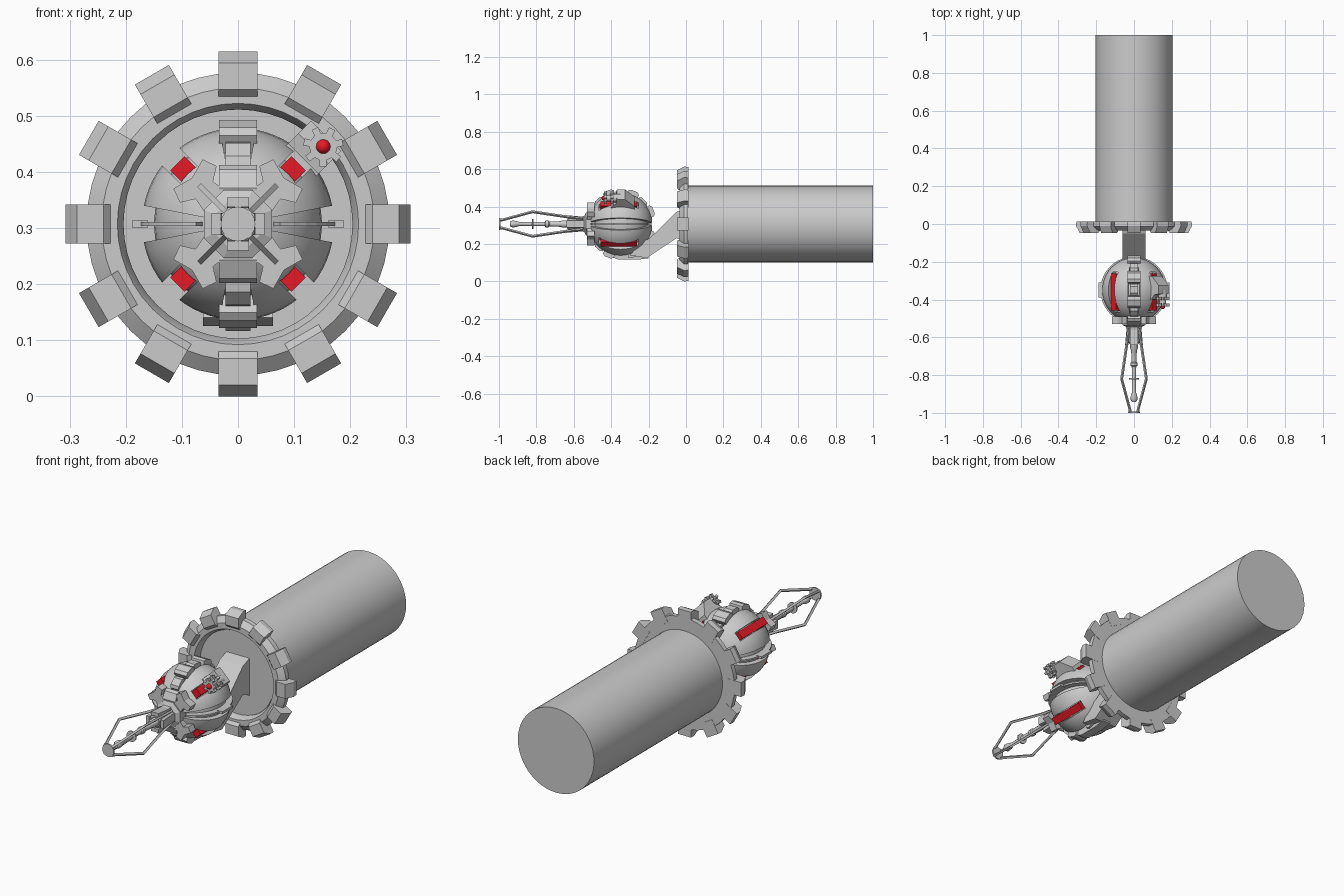
import bpy, bmesh
from math import sin, cos, pi, radians
from mathutils import Vector

if "Cube" in bpy.data.objects:
    bpy.data.objects.remove(bpy.data.objects["Cube"])

C = Vector((0, 0, 0.307))      # main axis runs along y through here
BY = -0.35                     # y of the ball centre


def finish(name, bm, smooth=False, color=None):
    bmesh.ops.remove_doubles(bm, verts=bm.verts, dist=1e-5)
    bmesh.ops.recalc_face_normals(bm, faces=bm.faces)
    me = bpy.data.meshes.new(name)
    bm.to_mesh(me)
    bm.free()
    ob = bpy.data.objects.new(name, me)
    bpy.context.collection.objects.link(ob)
    if color:
        m = bpy.data.materials.new(name + "_paint")
        m.diffuse_color = color
        m.use_nodes = True
        m.node_tree.nodes["Principled BSDF"].inputs["Base Color"].default_value = m.diffuse_color
        me.materials.append(m)
    if smooth:
        bpy.ops.object.select_all(action='DESELECT')
        ob.select_set(True)
        bpy.context.view_layer.objects.active = ob
        bpy.ops.object.shade_smooth_by_angle(angle=radians(35))
    return ob


def lathe(name, prof, n=32, a0=0, a1=360, closed=False, center=C, smooth=True, color=None):
    """Turn (radius, y) points about the y axis; closed profiles make rings or sectors."""
    bm = bmesh.new()
    full = a1 - a0 == 360
    rows = []
    for i in range(n if full else n + 1):
        a = radians(a0 + (a1 - a0) * i / n)
        rows.append([bm.verts.new(center + Vector((r * cos(a), y, r * sin(a)))) for r, y in prof])
    m = len(prof)
    for i in range(n):
        p, q = rows[i], rows[(i + 1) % len(rows)]
        for j in range(m if closed else m - 1):
            k = (j + 1) % m
            bm.faces.new((p[j], p[k], q[k], q[j]))
    if closed and not full:
        bm.faces.new(rows[0])
        bm.faces.new(rows[-1])
    if not closed:
        for j in (0, -1):
            if prof[j][0] > 1e-4:
                bm.faces.new([r[j] for r in rows])
    bmesh.ops.dissolve_degenerate(bm, edges=bm.edges, dist=1e-6)
    return finish(name, bm, smooth, color)


def prism(name, poly, d0, d1, place, color=None):
    bm = bmesh.new()
    a = [bm.verts.new(place(u, v, d0)) for u, v in poly]
    b = [bm.verts.new(place(u, v, d1)) for u, v in poly]
    bm.faces.new(a)
    bm.faces.new(b)
    for i in range(len(a)):
        j = (i + 1) % len(a)
        bm.faces.new((a[i], a[j], b[j], b[i]))
    return finish(name, bm, color=color)


def radial(deg):
    """(radius, y) outline with thickness across, at an angle about the axis."""
    a = radians(deg)
    return lambda u, v, d: C + Vector((u * cos(a) - d * sin(a), v, u * sin(a) + d * cos(a)))


def facing(deg):
    """(radius, across) outline with thickness along y."""
    f = radial(deg)
    return lambda u, v, d: f(u, d, v)


def side(u, v, d):
    return Vector((d, u, v))


def rect(u0, u1, v0, v1):
    return [(u0, v0), (u1, v0), (u1, v1), (u0, v1)]


RED = (0.8, 0.01, 0.02, 1)

# Rear shaft and toothed collar
lathe("shaft", [(0.205, 0), (0.205, 1)], 48)
lathe("collar_ring", [(0.204, 0.012), (0.27, 0.012), (0.27, -0.012), (0.243, -0.034),
                      (0.215, -0.034), (0.204, -0.012)], 48, closed=True)
for k in range(12):
    prism("collar_tooth", [(0.236, 0.013), (0.305, 0.013), (0.307, -0.01), (0.287, -0.048),
                           (0.24, -0.048), (0.226, -0.033)], -0.035, 0.035, radial(30 * k))

# Support arm from collar to underside of ball
prism("support_arm", [(0, 0.39), (-0.05, 0.372), (-0.19, 0.235), (-0.25, 0.2), (-0.3, 0.14),
                      (-0.21, 0.125), (-0.05, 0.232), (0, 0.21)], -0.062, 0.062, side)
prism("arm_toe", [(-0.2, 0.2), (-0.2, 0.124), (-0.26, 0.116), (-0.36, 0.116), (-0.42, 0.14),
                  (-0.38, 0.2)], -0.022, 0.022, side)

# Ball core and four shell quarters with red slits
N = 18
lathe("ball_core", [(0.15 * sin(pi * i / N), BY - 0.15 * cos(pi * i / N)) for i in range(N + 1)], 32)
arc = [radians(12 + 156 * i / N) for i in range(N + 1)]
quarter = ([(0.171 * sin(t), BY - 0.171 * cos(t)) for t in arc]
           + [(0.145 * sin(t), BY - 0.145 * cos(t)) for t in reversed(arc)])
for k in range(4):
    mid = 45 + 90 * k
    shell = lathe("ball_shell", quarter, 12, mid - 34, mid + 34, closed=True, smooth=False)
    cutter = prism("slit_cutter", rect(0.1, 0.25, BY - 0.115, BY + 0.095), -0.022, 0.022, radial(mid))
    cutter.hide_render = True
    cutter.hide_viewport = True
    mod = shell.modifiers.new("slit", 'BOOLEAN')
    mod.operation, mod.object, mod.solver = 'DIFFERENCE', cutter, 'EXACT'
    for o in bpy.context.selected_objects:
        o.select_set(False)
    shell.select_set(True)
    bpy.context.view_layer.objects.active = shell
    bpy.ops.object.modifier_apply(modifier="slit")
    bpy.data.objects.remove(cutter)
    bpy.ops.object.shade_smooth_by_angle(angle=radians(35))
    prism("red_slit", rect(0.11, 0.1525, BY - 0.108, BY + 0.088), -0.018, 0.018, radial(mid), RED)

# Segmented vertical ribs over top and bottom, thin horizontal fin
for s in (1, -1):
    for k in range(7):
        a, b = radians(15 + 22 * k), radians(35 + 22 * k)
        ro, w = ((0.192, 0.034), (0.182, 0.022))[k % 2]
        pts = [(BY - r * cos(t), C.z + s * r * sin(t)) for r, t in
               ((0.145, a), (ro - 0.008, a), (ro, a + 0.08), (ro, b - 0.08), (ro - 0.008, b), (0.145, b))]
        prism("ball_rib", pts, -w, w, side)
    fin = [(r * sin(radians(t)), BY - r * cos(radians(t))) for r, ts in
           ((0.178, range(25, 161, 9)), (0.145, range(160, 24, -9))) for t in ts]
    prism("side_fin", fin, -0.004, 0.004, radial(90 - 90 * s))
    prism("fin_tip", rect(0.16, 0.189, BY - 0.04, BY + 0.04), -0.006, 0.006, radial(90 - 90 * s))

# Front collar: hub rings and four forked plates
lathe("hub_ring", [(0.066, -0.48), (0.066, -0.535), (0.045, -0.545)], 8, 22.5, 382.5, smooth=False)
for k in range(4):
    prism("forked_plate", [(0.04, -0.03), (0.085, -0.022), (0.1, -0.046), (0.126, -0.037), (0.116, 0),
                           (0.126, 0.037), (0.1, 0.046), (0.085, 0.022), (0.04, 0.03)],
          -0.53, -0.49, facing(45 + 90 * k))

# Barrel: core with four outer plates
lathe("barrel_core", [(0.036, -0.52), (0.036, -0.625), (0.025, -0.635)], 8, 22.5, 382.5, smooth=False)
for k in range(4):
    prism("barrel_plate", [(0.025, -0.52), (0.046, -0.52), (0.04, -0.56), (0.047, -0.64), (0.03, -0.64)],
          -0.02, 0.02, radial(90 * k))

# Four bent prongs joined by a tip disc
path = [(0.046, -0.55), (0.06, -0.64), (0.098, -0.82), (0.037, -0.98), (0.032, -1.0)]
for k in range(4):
    prism("prong", path + [(r - 0.011, y) for r, y in reversed(path)], -0.005, 0.005, radial(45 + 90 * k))
lathe("tip_disc", [(0.031, -0.992), (0.031, -1.0)], 16)

# Centre rod with collars and bulb end
lathe("centre_rod", [(0.02, -0.62), (0.02, -0.66), (0.015, -0.67), (0.013, -0.73), (0.018, -0.735),
                     (0.018, -0.75), (0.012, -0.755), (0.011, -0.815), (0.026, -0.816), (0.026, -0.822),
                     (0.011, -0.823), (0.01, -0.89), (0.017, -0.91), (0.018, -0.93), (0.011, -0.942)], 12)

# Lamp: bracket on the upper right slit, stem, toothed wheel and red bulb
prism("lamp_bracket", [(0.13, -0.4), (0.165, -0.4), (0.19, -0.375), (0.222, -0.37), (0.222, -0.325),
                       (0.17, -0.275), (0.13, -0.275)], -0.038, 0.038, radial(45))
L = Vector((0.152, 0, 0.445))
lathe("lamp_stem", [(0.022, -0.35), (0.022, -0.39), (0.017, -0.395), (0.017, -0.43)], 12, center=L)
wheel = []
for k in range(7):
    for da, r in ((-14, 0.025), (-10, 0.036), (10, 0.036), (14, 0.025)):
        t = radians(k * 360 / 7 + 12 + da)
        wheel.append((r * cos(t), r * sin(t)))
for y in (-0.43, -0.395):
    prism("lamp_wheel", wheel, y - 0.008, y + 0.008, lambda u, v, d: L + Vector((u, d, v)))
lathe("lamp_bulb", [(0.013 * cos(radians(t)), -0.438 - 0.013 * sin(radians(t)))
                    for t in range(-30, 91, 20)], 16, center=L, color=RED)
